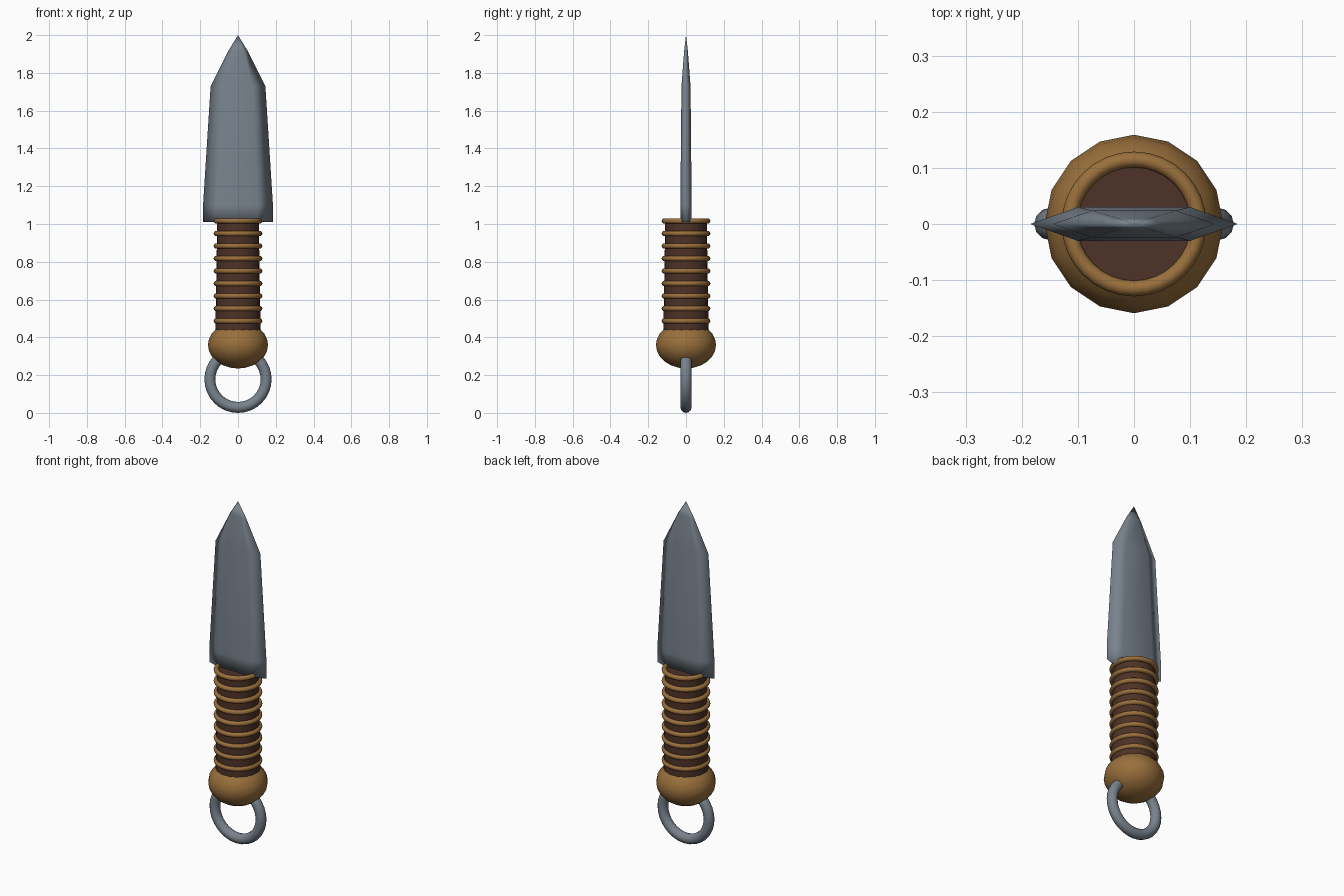
import bpy, bmesh, math

if "Cube" in bpy.data.objects:
    bpy.data.objects.remove(bpy.data.objects["Cube"])


def material(name, rgb):
    m = bpy.data.materials.new(name)
    m.diffuse_color = (*rgb, 1)
    m.use_nodes = True
    m.node_tree.nodes["Principled BSDF"].inputs["Base Color"].default_value = m.diffuse_color
    return m


STEEL = material("steel grey", (0.19, 0.225, 0.265))
BRASS = material("tan brass", (0.32, 0.16, 0.045))
LEATHER = material("dark brown leather", (0.075, 0.032, 0.02))


def finish(name, mat, angle=None):
    ob = bpy.context.object
    ob.name = name
    ob.data.materials.append(mat)
    if angle is None:
        bpy.ops.object.shade_smooth()
    else:
        bpy.ops.object.shade_smooth_by_angle(angle=math.radians(angle))
    return ob


# Blade: hexagonal section lofted up to the point
# (height, half width, half flat width, half thickness)
levels = [(1.01, 0.185, 0.10, 0.03), (1.10, 0.185, 0.10, 0.03),
          (1.73, 0.145, 0.075, 0.024), (1.915, 0.052, 0.028, 0.010)]
bm = bmesh.new()
rings = []
for z, w, f, t in levels:
    section = [(w, 0), (f, t), (-f, t), (-w, 0), (-f, -t), (f, -t)]
    rings.append([bm.verts.new((x, y, z)) for x, y in section])
tip = bm.verts.new((0, 0, 2.0))
for low, high in zip(rings, rings[1:]):
    for i in range(6):
        j = (i + 1) % 6
        bm.faces.new((low[i], low[j], high[j], high[i]))
for i in range(6):
    bm.faces.new((rings[-1][i], rings[-1][(i + 1) % 6], tip))
bm.faces.new(rings[0][::-1])
bmesh.ops.recalc_face_normals(bm, faces=bm.faces)
mesh = bpy.data.meshes.new("blade")
bm.to_mesh(mesh)
bm.free()
blade = bpy.data.objects.new("blade", mesh)
bpy.context.collection.objects.link(blade)
bpy.context.view_layer.objects.active = blade
blade.select_set(True)
finish("blade", STEEL)

# Grip: slightly tapered cylinder
bpy.ops.mesh.primitive_cone_add(vertices=24, radius1=0.12, radius2=0.11,
                                depth=0.61, location=(0, 0, 0.71))
finish("grip", LEATHER, 40)

# Evenly spaced binding rings
for i in range(9):
    bpy.ops.mesh.primitive_torus_add(major_segments=32, minor_segments=10,
                                     major_radius=0.115, minor_radius=0.014,
                                     location=(0, 0, 1.016 - i * 0.0662))
    finish(f"grip_ring_{i + 1}", BRASS)

# Pommel: squashed ball
bpy.ops.mesh.primitive_uv_sphere_add(segments=16, ring_count=12, radius=1,
                                     location=(0, 0, 0.36))
bpy.context.object.scale = (0.159, 0.159, 0.125)
finish("pommel", BRASS)

# Hanging ring
bpy.ops.mesh.primitive_torus_add(major_segments=32, minor_segments=12,
                                 major_radius=0.149, minor_radius=0.029,
                                 location=(0, 0, 0.178),
                                 rotation=(math.pi / 2, 0, 0))
finish("hanging_ring", STEEL)
